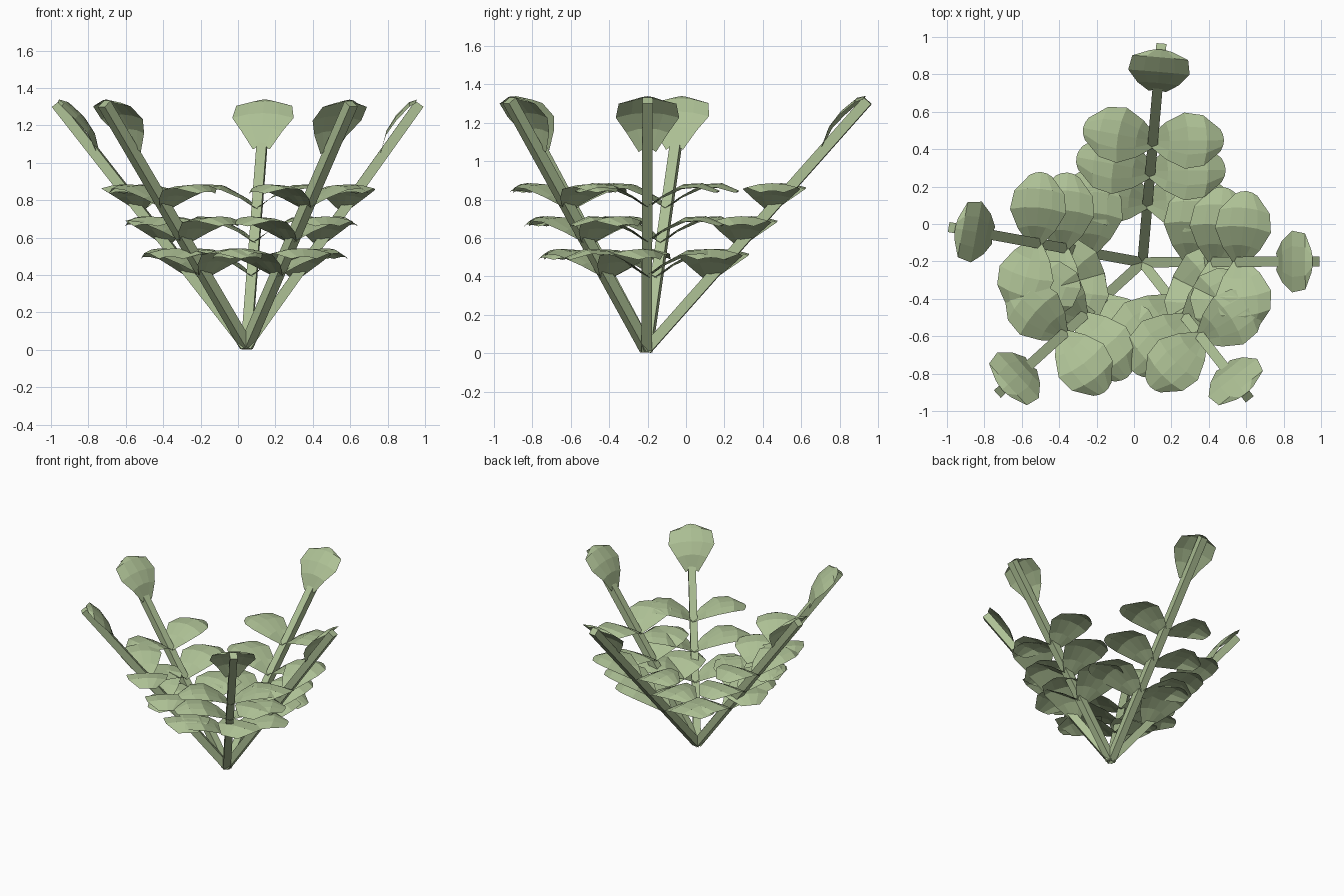
import bpy
import bmesh
from mathutils import Vector

cube = bpy.data.objects.get("Cube")
if cube:
    bpy.data.objects.remove(cube, do_unlink=True)

green = bpy.data.materials.new("pale_leaf_green")
green.use_nodes = True
COLOUR = (0.42, 0.53, 0.30, 1)
green.diffuse_color = COLOUR
green.node_tree.nodes["Principled BSDF"].inputs["Base Color"].default_value = COLOUR

UP = Vector((0, 0, 1))
ROOT = Vector((0.045, -0.205, 0.02))
TIPS = {
    "left": (0.97, -0.2), "back": (0.145, 0.945), "right": (-0.97, -0.02),
    "front_right": (-0.715, -0.895), "front_left": (0.605, -0.92),
}
# Leaf profiles: distance along, height, half width
SIDE_LEAF = [(0, 0, 0.025), (0.09, 0.075, 0.10), (0.19, 0.13, 0.15),
             (0.29, 0.135, 0.135), (0.38, 0.095, 0.06)]
END_LEAF = [(-0.32, 0.02, 0.045), (-0.22, 0.06, 0.11), (-0.125, 0.066, 0.165),
            (-0.025, 0.05, 0.15), (0.01, 0.025, 0.06)]


def finish(name, bm):
    mesh = bpy.data.meshes.new(name)
    bmesh.ops.recalc_face_normals(bm, faces=bm.faces)
    bm.to_mesh(mesh)
    bm.free()
    mesh.materials.append(green)
    bpy.context.collection.objects.link(bpy.data.objects.new(name, mesh))


def leaf(name, origin, along, across, normal, profile, droop, scale=1):
    """Arched fan with lowered side edges."""
    bm = bmesh.new()
    rows = []
    for u, h, w in profile:
        row = []
        for v in (-1, -0.5, 0, 0.5, 1):
            offset = along * (u - 0.02 * v * v) + across * (w * v)
            offset += normal * (h - droop * v * v * w / 0.15)
            row.append(bm.verts.new(origin + offset * scale))
        rows.append(row)
    for a, b in zip(rows, rows[1:]):
        for i in range(len(a) - 1):
            bm.faces.new((a[i], a[i + 1], b[i + 1], b[i]))
    finish(name, bm)


def stalk(name, tip, across, normal, half=0.027):
    """Square bar from the root to the tip."""
    bm = bmesh.new()
    ends = []
    for centre in (ROOT, tip):
        ends.append([bm.verts.new(centre + across * (half * a) + normal * (half * b))
                     for a, b in ((-1, -1), (1, -1), (1, 1), (-1, 1))])
    for ring in ends:
        bm.faces.new(ring)
    for i in range(4):
        j = (i + 1) % 4
        bm.faces.new((ends[0][i], ends[0][j], ends[1][j], ends[1][i]))
    finish(name, bm)


for side, (x, y) in TIPS.items():
    tip = Vector((x, y, 1.315))
    along = (tip - ROOT).normalized()
    radial = Vector((along.x, along.y, 0)).normalized()
    across = UP.cross(radial)
    normal = along.cross(across)
    stalk(side + "_stalk", tip, across, normal)
    leaf(side + "_end_leaf", tip, along, across, normal, END_LEAF, 0.015)

    # Three pairs of side leaves
    for level, (z, scale) in enumerate(((0.39, 1.13), (0.57, 1.06), (0.75, 1.0))):
        base = ROOT.lerp(tip, (z - ROOT.z) / (tip.z - ROOT.z))
        for label, sign in (("a", 1), ("b", -1)):
            out = (across * sign + radial * 0.1).normalized()
            leaf(f"{side}_leaf_{level + 1}{label}", base, out, UP.cross(out), UP,
                 SIDE_LEAF, 0.025, scale)
